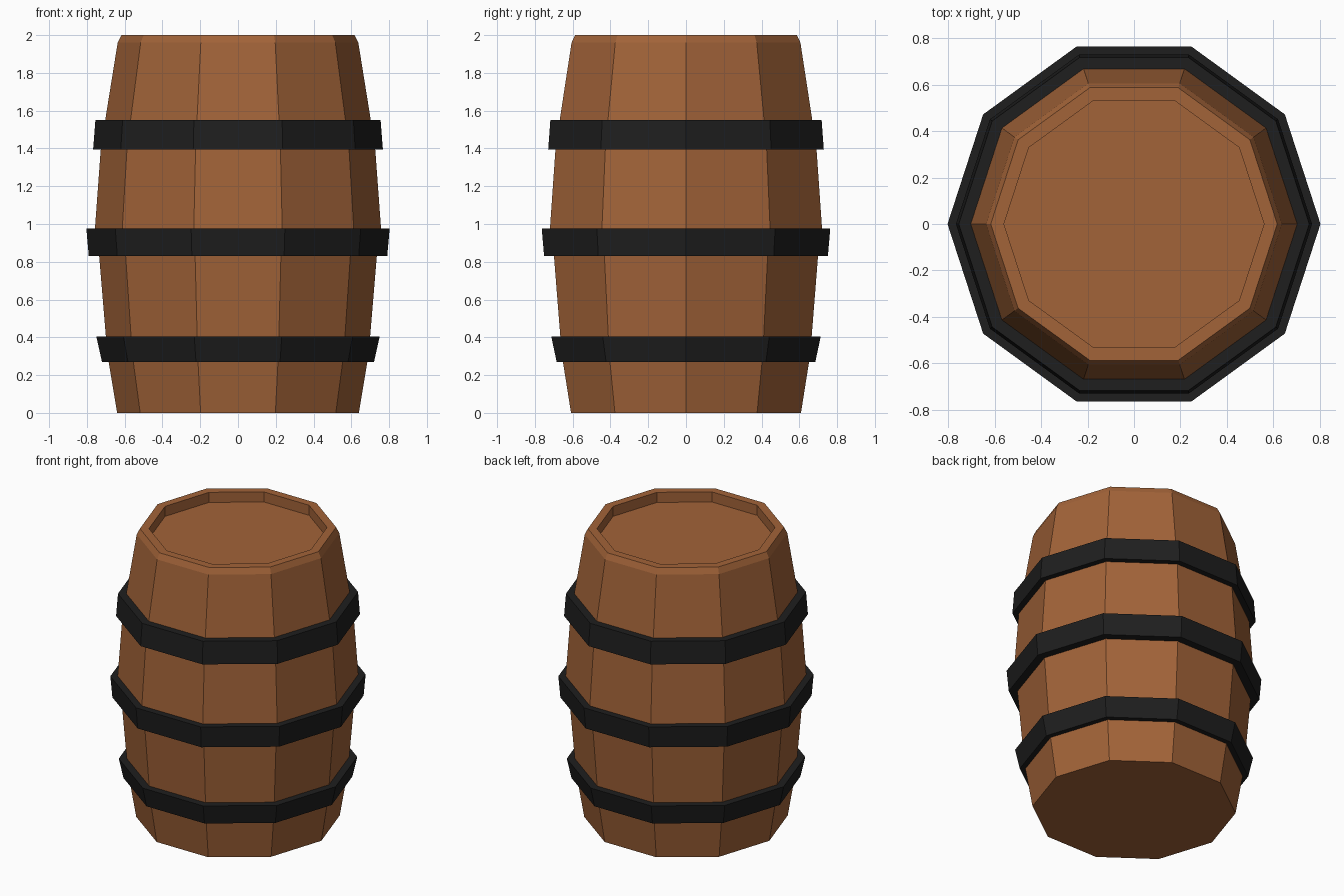
import bpy, bmesh, math

if "Cube" in bpy.data.objects:
    bpy.data.objects.remove(bpy.data.objects["Cube"])

SIDES = 10


def material(name, rgb):
    m = bpy.data.materials.new(name)
    m.diffuse_color = (*rgb, 1.0)
    m.use_nodes = True
    m.node_tree.nodes["Principled BSDF"].inputs["Base Color"].default_value = m.diffuse_color
    return m


def lathe(name, profile, mat, closed=False):
    """Revolve (radius, z) points into a ten-sided solid; closed makes a hoop."""
    bm = bmesh.new()
    rings = []
    for r, z in profile:
        rings.append([bm.verts.new((r * math.cos(math.tau * i / SIDES),
                                    r * math.sin(math.tau * i / SIDES), z))
                      for i in range(SIDES)])
    pairs = list(zip(rings, rings[1:]))
    if closed:
        pairs.append((rings[-1], rings[0]))
    else:
        bm.faces.new(rings[0][::-1])
        bm.faces.new(rings[-1])
    for a, b in pairs:
        for i in range(SIDES):
            j = (i + 1) % SIDES
            bm.faces.new((a[i], a[j], b[j], b[i]))
    bmesh.ops.recalc_face_normals(bm, faces=bm.faces)
    me = bpy.data.meshes.new(name)
    bm.to_mesh(me)
    bm.free()
    me.materials.append(mat)
    ob = bpy.data.objects.new(name, me)
    bpy.context.collection.objects.link(ob)
    return ob


wood = material("wood", (0.36, 0.125, 0.04))
iron = material("iron", (0.013, 0.013, 0.013))

# Bulging body with chamfered rim and recessed lid
lathe("barrel_body", [(0.64, 0), (0.685, 0.27), (0.70, 0.41), (0.735, 0.83),
                      (0.757, 0.98), (0.727, 1.39), (0.703, 1.55),
                      (0.637, 1.96), (0.617, 2.0), (0.56, 2.0), (0.56, 1.93)], wood)

# Iron hoops: bottom z, bottom radius, top z, top radius, inner radius
for name, z0, r0, z1, r1, inner in [("lower_hoop", 0.27, 0.72, 0.405, 0.75, 0.66),
                                    ("middle_hoop", 0.83, 0.79, 0.977, 0.803, 0.71),
                                    ("upper_hoop", 1.395, 0.767, 1.55, 0.755, 0.68)]:
    lathe(name, [(inner, z0), (r0, z0), (r1, z1), (inner, z1)], iron, closed=True)
